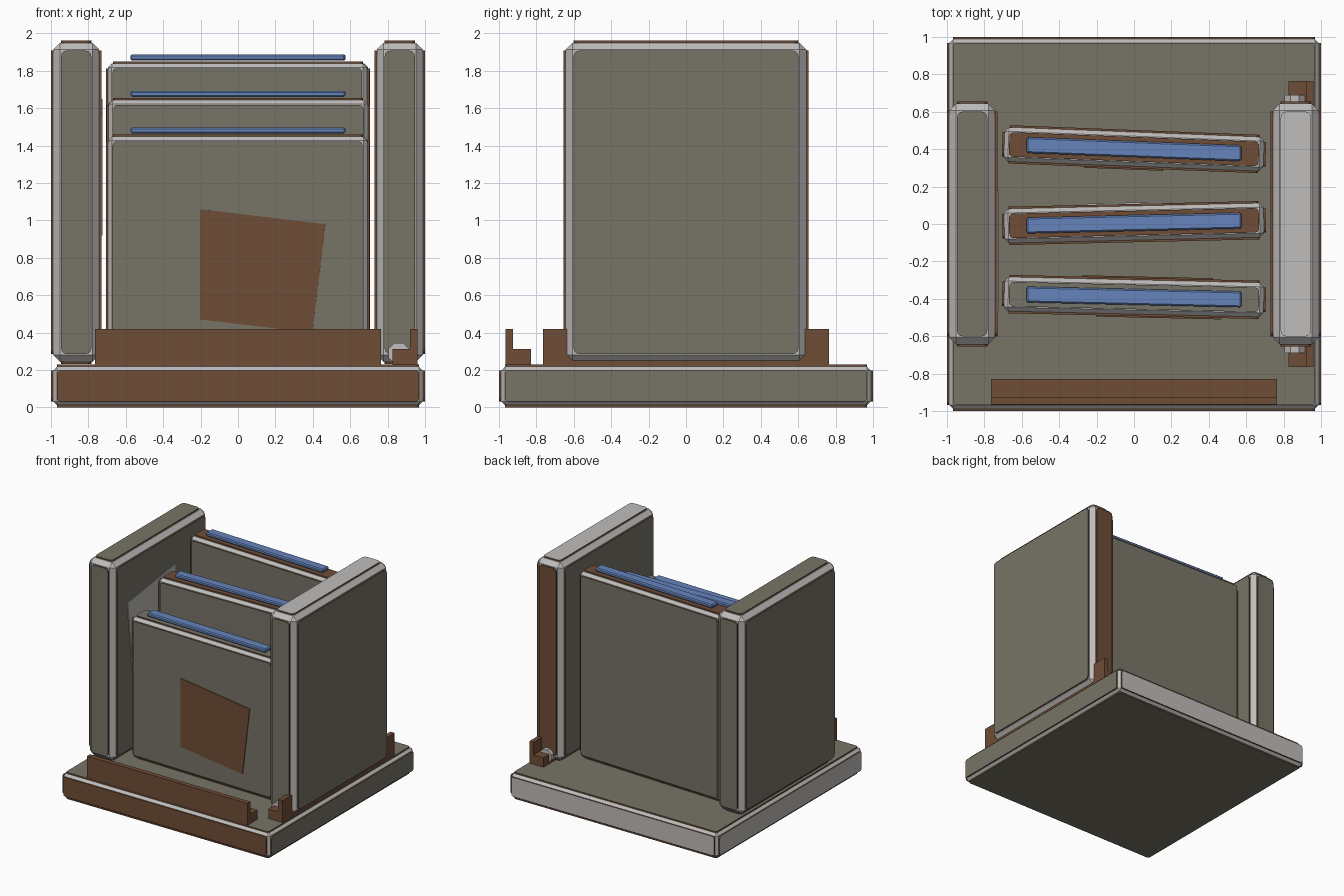
import bpy, bmesh, math
from mathutils import Vector, Matrix

if "Cube" in bpy.data.objects:
    bpy.data.objects.remove(bpy.data.objects["Cube"])


def make_mat(name, rgb):
    m = bpy.data.materials.new(name)
    m.diffuse_color = (*rgb, 1)
    m.use_nodes = True
    m.node_tree.nodes["Principled BSDF"].inputs["Base Color"].default_value = m.diffuse_color
    return m


MATS = [make_mat("olive grey", (0.185, 0.175, 0.135)),
        make_mat("brown", (0.16, 0.075, 0.038)),
        make_mat("light grey", (0.52, 0.51, 0.50)),
        make_mat("blue", (0.13, 0.23, 0.50))]
OLIVE, BROWN, GREY, BLUE = range(4)


def finish(name, bm, loc=(0, 0, 0), rot=0):
    bmesh.ops.recalc_face_normals(bm, faces=bm.faces)
    me = bpy.data.meshes.new(name)
    bm.to_mesh(me)
    bm.free()
    for m in MATS:
        me.materials.append(m)
    ob = bpy.data.objects.new(name, me)
    ob.matrix_world = Matrix.Translation(loc) @ Matrix.Rotation(math.radians(rot), 4, 'Z')
    bpy.context.collection.objects.link(ob)
    return ob


def add_prism(bm, pts, axis, a, b, side, cap):
    """Extrude an outline from a to b along an axis; the end at b gets the cap colour."""
    u, v = [i for i in range(3) if i != axis]
    rings = []
    for d in (a, b):
        ring = []
        for p in pts:
            co = Vector()
            co[axis], co[u], co[v] = d, p[0], p[1]
            ring.append(bm.verts.new(co))
        rings.append(ring)
    n = len(pts)
    for i in range(n):
        j = (i + 1) % n
        f = bm.faces.new((rings[0][i], rings[0][j], rings[1][j], rings[1][i]))
        f.material_index = side
    bm.faces.new(rings[0]).material_index = side
    bm.faces.new(rings[1]).material_index = cap


def rounded(w, h, r, seg=3):
    pts = []
    for k, (sx, sy) in enumerate(((1, 1), (-1, 1), (-1, -1), (1, -1))):
        for i in range(seg + 1):
            t = math.pi / 2 * (k + i / seg)
            pts.append((sx * (w / 2 - r) + r * math.cos(t), sy * (h / 2 - r) + r * math.sin(t)))
    return pts


def add_box(bm, size, bevel, mat):
    r = bmesh.ops.create_cube(bm, size=1)
    bmesh.ops.scale(bm, vec=size, verts=r['verts'])
    bmesh.ops.bevel(bm, geom=bm.edges[:], offset=bevel, segments=1, affect='EDGES')
    for f in bm.faces:
        f.material_index = mat


def panelled_slab(name, size, loc, rot=0, bevel=0.03, margin=0.04, radius=0.03, lift=0.012, faces={}):
    """Chamfered grey core with a raised brown-edged panel on each side."""
    core = [s - 2 * lift for s in size]
    bm = bmesh.new()
    add_box(bm, core, bevel, GREY)
    for axis in range(3):
        u, v = [i for i in range(3) if i != axis]
        w, h = core[u] - 2 * margin, core[v] - 2 * margin
        outline = rounded(w, h, min(radius, 0.45 * min(w, h)))
        for s in (-1, 1):
            add_prism(bm, outline, axis, s * (core[axis] / 2 - 0.005), s * size[axis] / 2,
                      BROWN, faces.get((axis, s), OLIVE))
    return finish(name, bm, loc, rot)


# Base: brown front, grey back and left edges
panelled_slab("base", (2, 2, 0.23), (0, 0, 0.115), bevel=0.02, margin=0.02, radius=0.02,
              faces={(1, -1): BROWN, (1, 1): GREY, (0, -1): GREY})

# Tall side walls
for name, x, cols in (("left_wall", -0.865, {}),
                      ("right_wall", 0.865, {(2, 1): GREY, (1, 1): BROWN})):
    o = panelled_slab(name, (0.27, 1.31, 1.73), (x, 0, 1.097), bevel=0.036, margin=0.042,
                      radius=0.03, faces=cols)

# Skewed label outline, (sideways, height) from its upper left corner
LABEL = [(0, 0), (0.67, -0.08), (0.60, -0.66), (0, -0.59)]


def label(name, axis, at, direction, shift, width, top, mat, loc=(0, 0, 0), rot=0):
    bm = bmesh.new()
    pts = [(shift + u * width / 0.67, top + v) for u, v in LABEL]
    add_prism(bm, pts, axis, at - direction * 0.001, at + direction * 0.007, mat, mat)
    finish(name, bm, loc, rot)


# Three leaning-back dividers, stepped in height, each with a blue strip on top
DIVIDERS = (("front", -0.39, 1.46, -1.3, OLIVE),
            ("middle", 0.005, 1.655, 1.3, BROWN),
            ("back", 0.40, 1.85, -2.2, BROWN))
THICK = 0.205
for name, y, top, rot, col in DIVIDERS:
    panelled_slab(name + "_divider", (1.41, THICK, top - 0.23), (0, y, (top + 0.23) / 2), rot,
                  bevel=0.022, margin=0.026, radius=0.022, lift=0.011, faces={(2, 1): col})
    bm = bmesh.new()
    add_box(bm, (1.15, 0.085, 0.032), 0.008, BLUE)
    finish(name + "_strip", bm, (0, y, top + 0.022), rot)

# Labels on the dividers
half = THICK / 2
label("front_label", 1, -half, -1, -0.2, 0.67, 1.06, BROWN, (0, -0.39, 0), -1.3)
label("front_divider_rear_label", 1, half, 1, -0.28, 0.70, 1.06, BROWN, (0, -0.39, 0), -1.3)
label("middle_divider_rear_label", 1, half, 1, -0.25, 0.45, 1.2, GREY, (0, 0.005, 0), 1.3)
label("back_divider_label", 1, -half, -1, -0.26, 0.42, 1.2, BROWN, (0, 0.40, 0), -2.2)

# Slanted grey label on the inner side of the left wall
bm = bmesh.new()
add_prism(bm, [(-0.47, 1.56), (0.18, 1.65), (0.16, 1.0), (-0.40, 0.92)], 0, -0.731, -0.724, GREY, GREY)
finish("left_wall_label", bm)


# Stepped ledges along the front and under the right wall
def ledge(name, axis, length, outer, inner):
    s = 1 if outer > inner else -1
    step = outer - s * 0.04
    pts = [(outer, 0.225), (outer, 0.42), (step, 0.42), (step, 0.312), (inner, 0.312), (inner, 0.225)]
    bm = bmesh.new()
    add_prism(bm, pts, axis, -length / 2, length / 2, BROWN, BROWN)
    finish(name, bm)


ledge("front_ledge", 0, 1.53, -0.965, -0.828)
ledge("right_ledge", 1, 1.53, 0.96, 0.825)

# Grey roller resting on the right ledge beneath the wall
bm = bmesh.new()
add_prism(bm, [(0.86 + 0.06 * math.cos(i * math.pi / 4 + 0.39), 0.29 + 0.06 * math.sin(i * math.pi / 4 + 0.39))
               for i in range(8)], 1, -0.69, 0.69, GREY, GREY)
finish("right_roller", bm)
